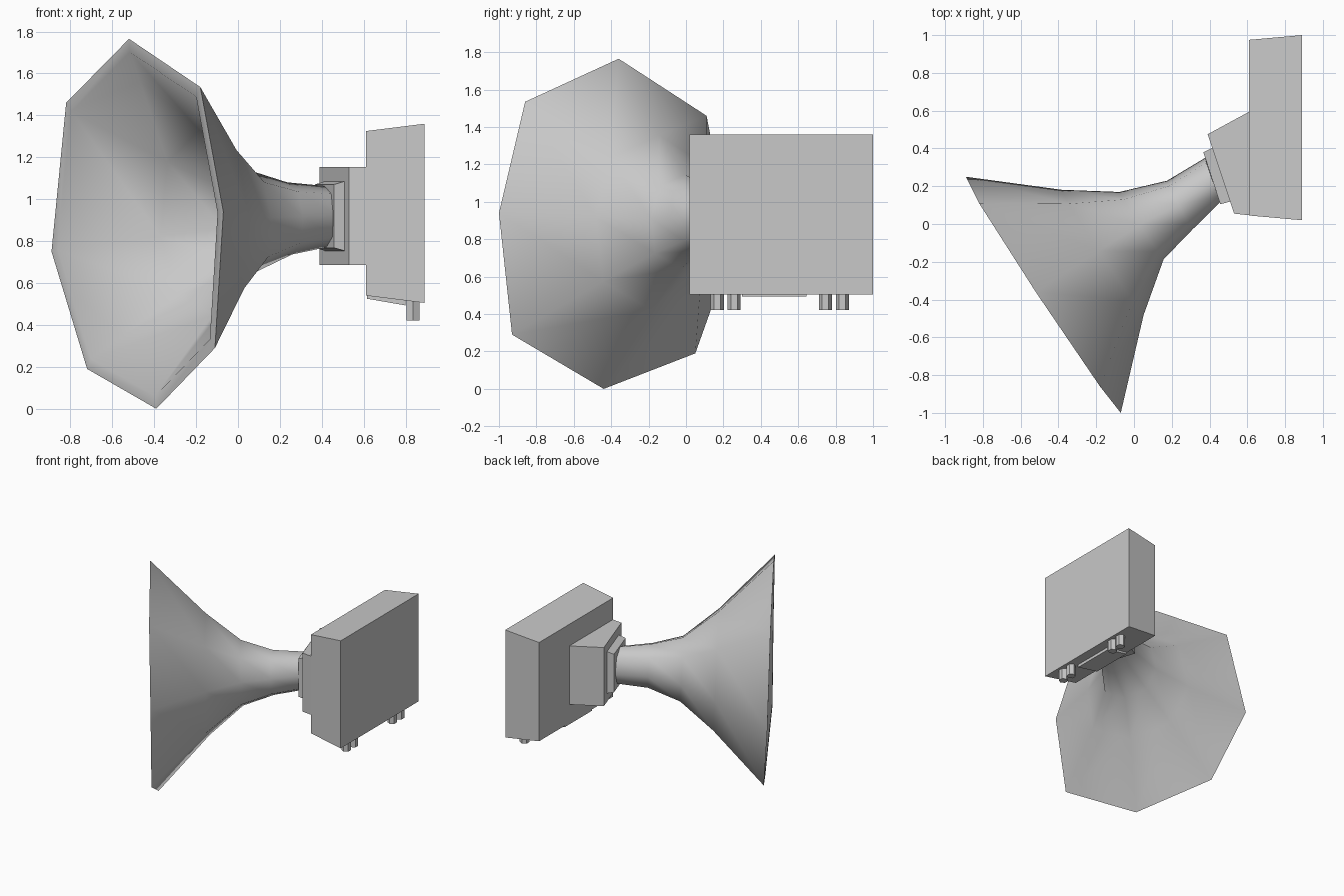
import bpy, bmesh, math
from mathutils import Vector, Matrix

cube = bpy.data.objects.get("Cube")
if cube:
    bpy.data.objects.remove(cube, do_unlink=True)

grey = bpy.data.materials.new("plain_grey")
grey.use_nodes = True
grey.diffuse_color = (0.58, 0.58, 0.58, 1)
grey.node_tree.nodes["Principled BSDF"].inputs["Base Color"].default_value = (0.58, 0.58, 0.58, 1)


def loft(name, rings, smooth=False):
    """Skin a closed solid through a list of equal-length rings."""
    bm = bmesh.new()
    loops = [[bm.verts.new(p) for p in ring] for ring in rings]
    n = len(loops[0])
    for a, b in zip(loops, loops[1:]):
        for i in range(n):
            j = (i + 1) % n
            bm.faces.new((a[i], a[j], b[j], b[i]))
    bm.faces.new(loops[0])
    bm.faces.new(loops[-1])
    bmesh.ops.recalc_face_normals(bm, faces=bm.faces)
    mesh = bpy.data.meshes.new(name)
    bm.to_mesh(mesh)
    bm.free()
    mesh.materials.append(grey)
    obj = bpy.data.objects.new(name, mesh)
    bpy.context.collection.objects.link(obj)
    if smooth:
        bpy.ops.object.select_all(action='DESELECT')
        obj.select_set(True)
        bpy.context.view_layer.objects.active = obj
        bpy.ops.object.shade_smooth_by_angle(angle=math.radians(60))
    return obj


def rect_x(x, y0, y1, z0, z1):
    """Rectangle across the x axis."""
    return [(x, y0, z0), (x, y1, z0), (x, y1, z1), (x, y0, z1)]


def upright(a, b, z0, z1):
    """Upright rectangle standing on the ground line from a to b."""
    return [(*a, z0), (*b, z0), (*b, z1), (*a, z1)]


# Horn: eight-sided mouth shrinking and turning along a bent axis
rim = [Vector(p) for p in (
    (-0.52, -0.36, 1.765), (-0.82, 0.11, 1.46), (-0.89, 0.25, 0.75), (-0.72, 0.05, 0.19),
    (-0.39, -0.44, 0.0), (-0.11, -0.93, 0.29), (-0.07, -1.0, 0.94), (-0.18, -0.86, 1.535))]
mouth = sum(rim, Vector()) / len(rim)


def horn_ring(centre, scale, turn):
    rot = Matrix.Rotation(math.radians(turn), 3, 'Z')
    return [Vector(centre) + rot @ (p - mouth) * scale for p in rim]


# centre, outer scale, inner scale, turn in degrees
stations = [
    (mouth, 1.0, 0.93, 0),
    ((-0.157, -0.162, 0.88), 0.53, 0.50, 0),
    ((0.045, -0.015, 0.89), 0.285, 0.26, 0),
    ((0.245, 0.095, 0.905), 0.195, 0.172, -6),
    ((0.42, 0.23, 0.915), 0.165, 0.14, -14)]
outer = [horn_ring(c, o, t) for c, o, i, t in reversed(stations)]
inner = [horn_ring(c, i, t) for c, o, i, t in stations]
inner[-1] = [p - Vector((0.02, 0.01, 0)) for p in inner[-1]]
loft("horn", outer + inner, smooth=True)

# Tapered throat plate between the horn and the mount
loft("throat_plate", [upright((0.367, 0.38), (0.457, 0.105), 0.768, 1.07),
                      upright((0.42, 0.405), (0.515, 0.12), 0.752, 1.087)])

# Angled mount block
mount = [(0.39, 0.475), (0.62, 0.6), (0.62, 0.045), (0.53, 0.055)]
loft("mount_block", [[(x, y, z) for x, y in mount] for z in (0.687, 1.153)])

# Tapered housing
loft("housing", [rect_x(0.61, 0.045, 0.975, 0.54, 1.325),
                 rect_x(0.89, 0.02, 1.0, 0.505, 1.36)])

# Thin panel under the housing
loft("bottom_panel", [rect_x(0.615, 0.30, 0.645, 0.525, 0.56),
                      rect_x(0.80, 0.30, 0.645, 0.493, 0.54)])

# Hexagonal connectors under the housing
for k, y in enumerate((0.167, 0.257, 0.745, 0.836)):
    loft(f"connector_{k + 1}",
         [[(0.835 + 0.035 * math.sin(a), y + 0.035 * math.cos(a), z)
           for a in (math.pi / 3 * s for s in range(6))] for z in (0.422, 0.54)])
